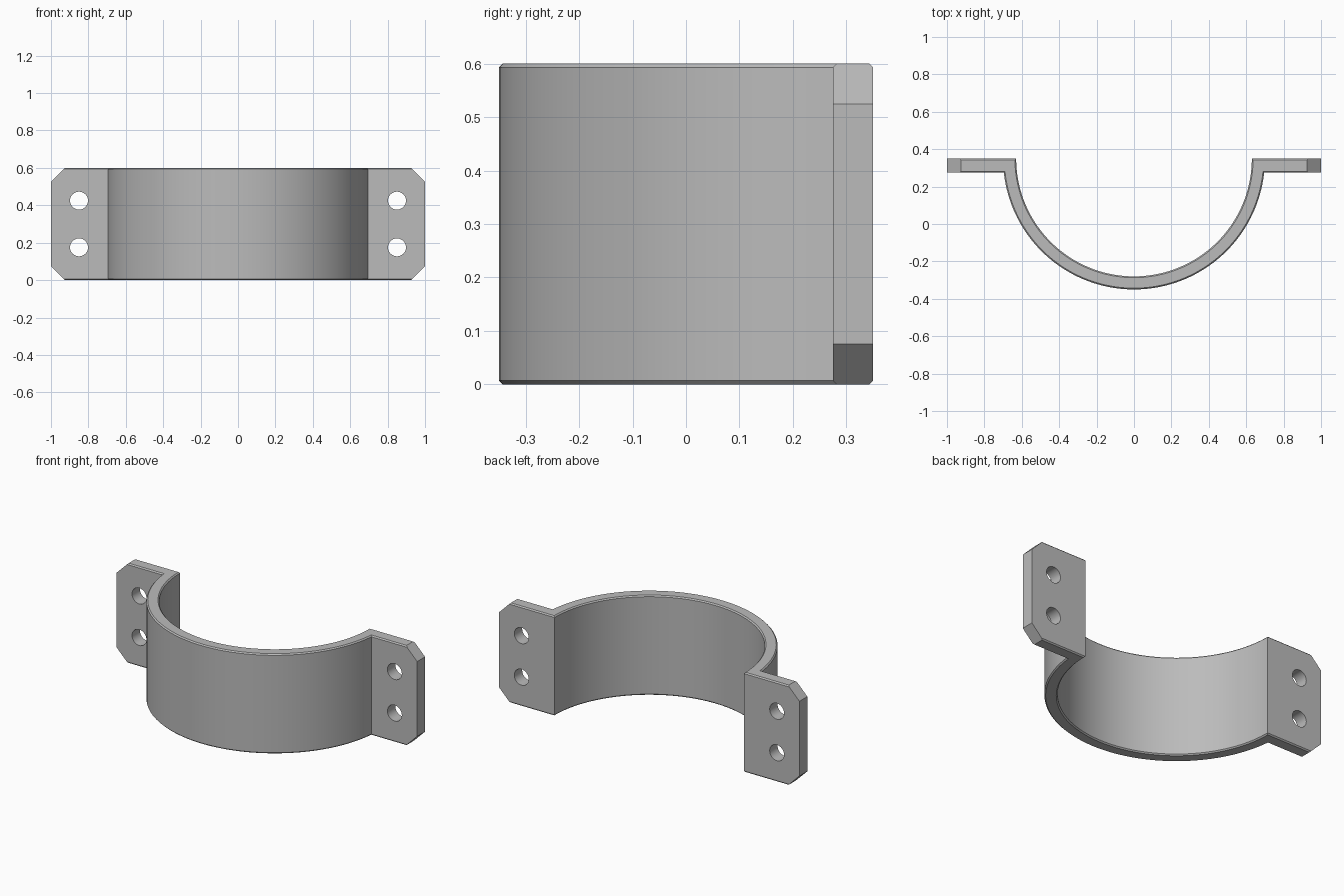
import bpy, bmesh, math
from mathutils import Matrix

if "Cube" in bpy.data.objects:
    bpy.data.objects.remove(bpy.data.objects["Cube"], do_unlink=True)

HEIGHT, BACK, FLANGE_FRONT = 0.6, 0.35, 0.275
OUTER, INNER = 0.7, 0.63
CORNER, EDGE = 0.075, 0.007
SEGMENTS = 72

# Plain grey metal
metal = bpy.data.materials.new("grey metal")
metal.use_nodes = True
metal.diffuse_color = (0.5, 0.5, 0.5, 1)
metal.node_tree.nodes["Principled BSDF"].inputs["Base Color"].default_value = (0.5, 0.5, 0.5, 1)


def arc(radius, start, end):
    """Points on a circle centred on the flange back plane."""
    steps = [start + (end - start) * i / SEGMENTS for i in range(SEGMENTS + 1)]
    return [(radius * math.cos(a), BACK + radius * math.sin(a)) for a in steps]


def add_object(name, bm):
    mesh = bpy.data.meshes.new(name)
    bm.to_mesh(mesh)
    bm.free()
    obj = bpy.data.objects.new(name, mesh)
    bpy.context.collection.objects.link(obj)
    return obj


# Band and flanges in one outline
dip = math.asin((BACK - FLANGE_FRONT) / OUTER)
outline = [(-1, BACK), (-1, FLANGE_FRONT)]
outline += arc(OUTER, math.pi + dip, 2 * math.pi - dip)
outline += [(1, FLANGE_FRONT), (1, BACK)]
outline += arc(INNER, 2 * math.pi, math.pi)

bm = bmesh.new()
base = bm.faces.new([bm.verts.new((x, y, 0)) for x, y in outline])
top = bmesh.ops.extrude_face_region(bm, geom=[base])["geom"]
bmesh.ops.translate(bm, vec=(0, 0, HEIGHT), verts=[v for v in top if isinstance(v, bmesh.types.BMVert)])
bmesh.ops.recalc_face_normals(bm, faces=bm.faces)


def is_end(edge):
    """True for the short top and bottom edges at the flange ends."""
    a, b = (v.co for v in edge.verts)
    return abs(a.x - b.x) < 0.001 and abs(a.x) > 0.9 and abs(a.z - b.z) < 0.001


# Large chamfers on the flange corners
bmesh.ops.bevel(bm, geom=[e for e in bm.edges if is_end(e)], offset=CORNER, segments=1, affect='EDGES')
# Fine chamfer along the top and bottom rims
rims = [e for e in bm.edges if not is_end(e)
        and (all(v.co.z < 0.001 for v in e.verts) or all(v.co.z > HEIGHT - 0.001 for v in e.verts))]
bmesh.ops.bevel(bm, geom=rims, offset=EDGE, segments=1, affect='EDGES')
clamp = add_object("half_clamp", bm)
clamp.data.materials.append(metal)

# Bolt holes, two through each flange
bm = bmesh.new()
for x in (-0.85, 0.85):
    for z in (0.175, 0.425):
        place = Matrix.Translation((x, 0.31, z)) @ Matrix.Rotation(math.pi / 2, 4, 'X')
        bmesh.ops.create_cone(bm, cap_ends=True, segments=32, radius1=0.048, radius2=0.048,
                              depth=0.3, matrix=place)
cutter = add_object("bolt_hole_cutter", bm)
cutter.data.materials.append(metal)

cut = clamp.modifiers.new("bolt holes", 'BOOLEAN')
cut.object = cutter
cut.operation = 'DIFFERENCE'
cut.solver = 'EXACT'
bpy.ops.object.select_all(action='DESELECT')
clamp.select_set(True)
bpy.context.view_layer.objects.active = clamp
bpy.ops.object.modifier_apply(modifier=cut.name)
bpy.data.objects.remove(cutter, do_unlink=True)
bpy.ops.object.shade_smooth_by_angle(angle=math.radians(25))
